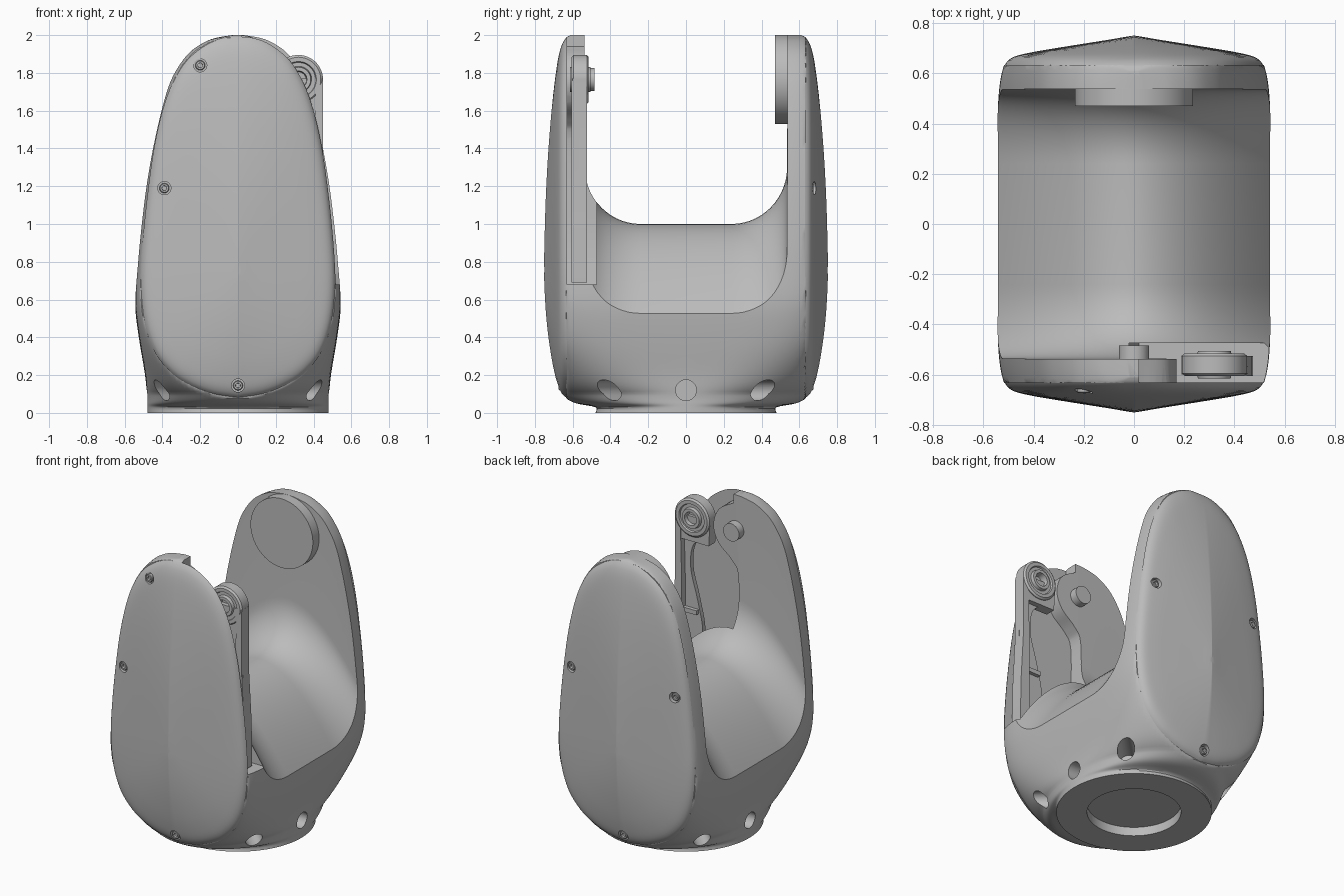
import bpy, bmesh, math
from mathutils import Vector, Matrix

if "Cube" in bpy.data.objects:
    bpy.data.objects.remove(bpy.data.objects["Cube"])

grey = bpy.data.materials.new("plain grey")
grey.use_nodes = True
grey.diffuse_color = (0.5, 0.5, 0.5, 1)
grey.node_tree.nodes["Principled BSDF"].inputs["Base Color"].default_value = (0.5, 0.5, 0.5, 1)


def loft(name, rings):
    """Skin equal-length rings of points and cap both ends."""
    bm = bmesh.new()
    loops = [[bm.verts.new(p) for p in ring] for ring in rings]
    for a, b in zip(loops, loops[1:]):
        for i in range(len(a)):
            j = (i + 1) % len(a)
            bm.faces.new((a[i], a[j], b[j], b[i]))
    bm.faces.new(loops[0][::-1])
    bm.faces.new(loops[-1])
    bmesh.ops.recalc_face_normals(bm, faces=bm.faces)
    mesh = bpy.data.meshes.new(name)
    bm.to_mesh(mesh)
    bm.free()
    mesh.materials.append(grey)
    ob = bpy.data.objects.new(name, mesh)
    bpy.context.collection.objects.link(ob)
    return ob


def prism(name, outline, y0, y1):
    return loft(name, [[(x, y, z) for x, z in outline] for y in (y0, y1)])


def turned(name, profile, centre, axis, sides=40):
    """Lathe (radius, distance) pairs around an axis through centre."""
    turn = Vector((0, 0, 1)).rotation_difference(Vector(axis)).to_matrix().to_4x4()
    place = Matrix.Translation(centre) @ turn
    return loft(name, [[place @ Vector((r * math.cos(a), r * math.sin(a), d))
                        for a in (math.tau * i / sides for i in range(sides))]
                       for r, d in profile])


def cut(ob, cutter):
    mod = ob.modifiers.new("cut", 'BOOLEAN')
    mod.operation, mod.solver, mod.object = 'DIFFERENCE', 'EXACT', cutter
    bpy.context.view_layer.objects.active = ob
    bpy.ops.object.modifier_apply(modifier=mod.name)
    bpy.data.objects.remove(cutter)


def smooth_path(pts, steps):
    """Catmull-Rom curve through the points."""
    pts = [Vector(p) for p in pts]
    out = []
    for i in range(len(pts) - 1):
        b, c = pts[i], pts[i + 1]
        a, d = pts[max(i - 1, 0)], pts[min(i + 2, len(pts) - 1)]
        for k in range(steps):
            t = k / steps
            out.append(b + 0.5 * t * (c - a + t * (2*a - 5*b + 4*c - d + t * (3*(b - c) + d - a))))
    return out + [pts[-1]]


def power(v, e):
    return math.copysign(abs(v) ** e, v)


# Fork body: stacked rounded sections (height, half width, half depth)
sections = [(0, .48, .48), (.03, .48, .48), (.05, .48, .58), (.08, .48, .64),
            (.13, .485, .69), (.22, .495, .72), (.4, .525, .76), (.58, .545, .75),
            (.8, .535, .76), (1.0, .515, .77), (1.2, .49, .77), (1.4, .455, .77),
            (1.6, .41, .76), (1.75, .365, .74), (1.85, .31, .72), (1.92, .25, .69),
            (1.97, .17, .65), (1.99, .1, .63), (2.0, .03, .61)]
rings = []
for z, w, d in smooth_path(sections, 4):
    e = 2 / (2 + 5 * min(1, max(0, (z - .1) / .5)))
    ring = []
    for i in range(120):
        a = math.tau * i / 120
        y = d * power(math.sin(a), e)
        x = w * power(math.cos(a), e)
        ring.append((x, max(-.634, min(.634, y)), z))
    rings.append(ring)
body = loft("fork_body", rings)

# Saddle slot between the arms, arched along x
slot = []
for i in range(33):
    x = -.64 + .04 * i
    low = 1 - .47 * (abs(x) / .54) ** 1.85
    half = [(.24 + .295 * math.sin(a), low + .3 * (1 - math.cos(a)))
            for a in (math.pi / 2 * k / 14 for k in range(15))] + [(.54, 2.3)]
    slot.append([(x, y, z) for y, z in half] + [(x, -y, z) for y, z in half[::-1]])
cut(body, loft("slot_cutter", slot))

# Side recess in the front arm that holds the link
edge = smooth_path([(.02, .68), (-.01, .9), (-.02, 1.1), (-.02, 1.45), (.03, 1.55), (.13, 1.64),
                    (.17, 1.75), (.13, 1.87), (.02, 1.94)], 5)
cut(body, prism("recess_cutter", [(p.x, p.y) for p in edge] + [(.02, 2.2), (.8, 2.2), (.8, .68)],
                -.7, -.475))

# Mounting holes around the foot and the round opening underneath
for deg in (0, 45, 135, 180, 225, 315):
    a = math.radians(deg)
    out = Vector((math.cos(a), math.sin(a), 0))
    cut(body, turned("hole_cutter", [(.055, 0), (.055, .4)], out * .4 + Vector((0, 0, .12)), out))
cut(body, turned("foot_cutter", [(.29, -.1), (.29, .06)], (0, 0, 0), (0, 0, 1), 64))

# Domed egg-shaped covers with recessed screws
half = smooth_path([(0, .08), (.13, .1), (.25, .145), (.35, .21), (.44, .32), (.495, .48),
                    (.515, .68), (.505, .9), (.48, 1.15), (.445, 1.4), (.4, 1.6), (.345, 1.75),
                    (.27, 1.87), (.17, 1.95), (.08, 1.985), (0, 1.99)], 4)
egg = [(p.x, p.y) for p in half] + [(-p.x, p.y) for p in half[-2:0:-1]]
dome = smooth_path([(1, 0), (.988, .012), (.965, .027), (.92, .043), (.84, .059), (.7, .079),
                    (.5, .099), (.3, .112), (.1, .119), (.02, .12)], 3)
screws = {-1: [(-.2, 1.84), (-.39, 1.19), (0, .145)],
          1: [(.39, 1.19), (-.39, 1.19), (0, .145)]}
for side, name in ((-1, "front"), (1, "back")):
    # the dome is flatter towards its left and right flanks
    cover = loft(name + "_cover", [[(x * s, side * (.631 + h - .16 * abs(x * s) * (1 - s)),
                                     .75 + (z - .75) * s) for x, z in egg] for s, h in dome])
    for x, z in screws[side]:
        spot, out = (x, side * .652, z), (0, side, 0)
        cut(cover, turned("screw_cutter", [(.035, 0), (.035, .1)], spot, out, 24))
        turned(name + "_screw", [(.026, 0), (.026, .018), (.022, .022), (.013, .022), (.012, .008)],
               spot, out, 24)

# Pivot disc on the back arm and small boss on the front arm
turned("pivot_disc", [(.235, 0), (.235, .075)], (0, .545, 1.765), (0, -1, 0), 64)
turned("pivot_boss", [(.06, 0), (.06, .08)], (0, -.565, 1.765), (0, 1, 0))

# Link: two-sided bearing head, web, raised rim and lower foot
face = [(.04, .01), (.045, .055), (.065, .055), (.07, .035), (.09, .035), (.095, .045),
        (.118, .045), (.13, .035)]
turned("link_bearing", [(r, -d) for r, d in face] + face[::-1], (.32, -.56, 1.765), (0, 1, 0), 48)
inner = smooth_path([(.2, 1.72), (.24, 1.64), (.34, 1.56), (.36, 1.4), (.31, 1.2),
                     (.27, 1.0), (.3, .85), (.3, .69)], 5)
prism("link_web", [(p.x, p.y) for p in inner] + [(.46, .69), (.46, 1.1), (.45, 1.4), (.45, 1.76)],
      -.595, -.565)
prism("link_rim", [(.4, .69), (.475, .69), (.47, 1.0), (.45, 1.35), (.45, 1.76), (.41, 1.7), (.4, 1.3)],
      -.605, -.525)
prism("link_collar", [(.2, 1.6), (.26, 1.6), (.45, 1.6), (.45, 1.77), (.19, 1.77)], -.6, -.53)
prism("link_foot", [(.29, .69), (.45, .69), (.45, .82), (.32, .82), (.29, .79)], -.6, -.53)
prism("link_rung", [(.3, 1.1), (.42, 1.1), (.42, 1.13), (.3, 1.13)], -.6, -.54)

# Smooth shading with sharp edges kept
bpy.ops.object.select_all(action='DESELECT')
for ob in bpy.context.scene.objects:
    if ob.type == 'MESH':
        ob.select_set(True)
        bpy.context.view_layer.objects.active = ob
bpy.ops.object.shade_smooth_by_angle(angle=math.radians(32))
